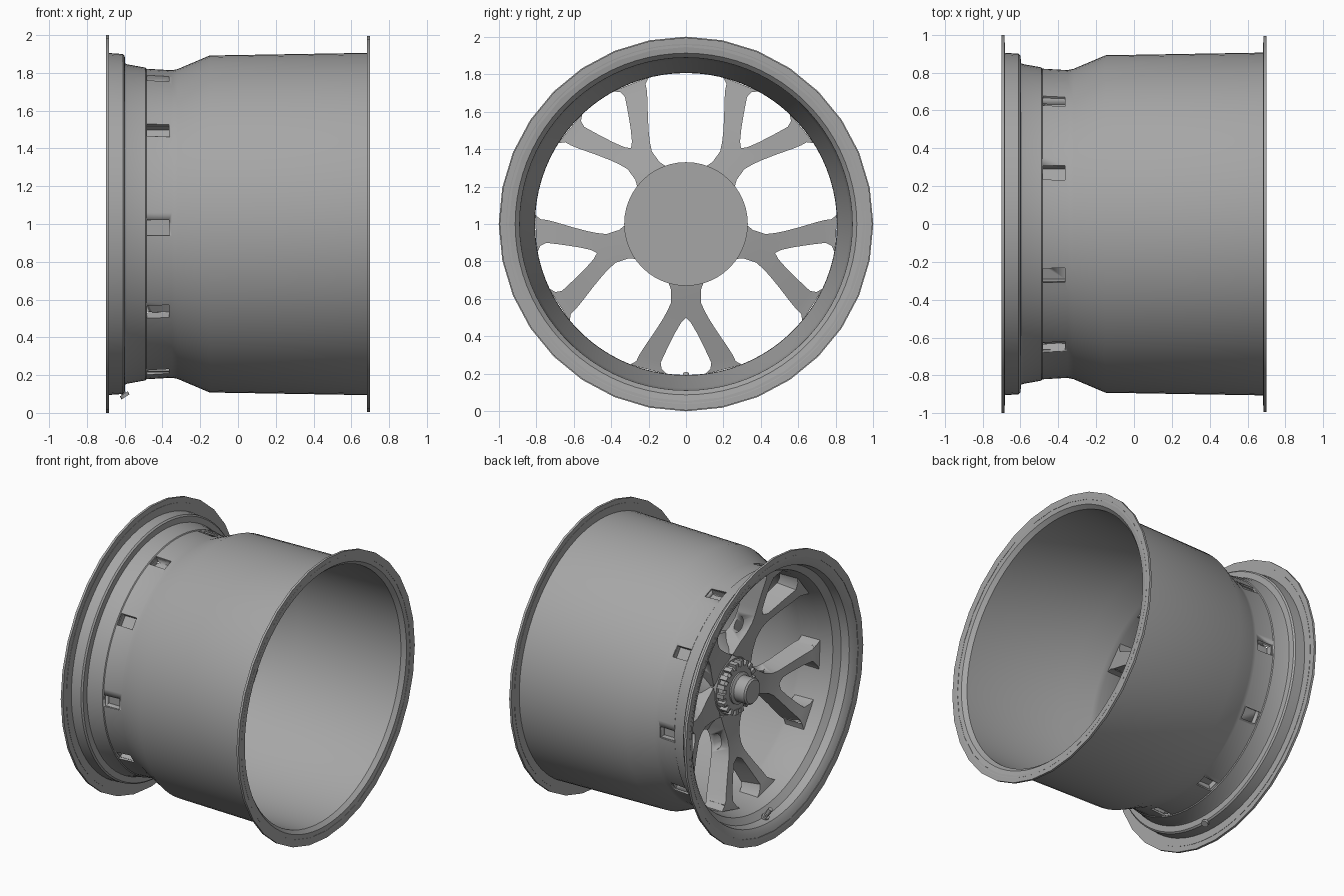
import bpy, bmesh, math
from mathutils import Vector, Matrix

if "Cube" in bpy.data.objects:
    bpy.data.objects.remove(bpy.data.objects["Cube"])

TRUNKS = [math.radians(54 + 72 * i) for i in range(5)]

# Dark grey metal
METAL = bpy.data.materials.new("dark_metal")
METAL.diffuse_color = (0.38, 0.38, 0.38, 1)
METAL.use_nodes = True
METAL.node_tree.nodes["Principled BSDF"].inputs["Base Color"].default_value = METAL.diffuse_color


def place(x, t, r, a):
    """x along the axle, r along the spoke direction a, t sideways from it."""
    c, s = math.cos(a), math.sin(a)
    return Vector((x, r * c - t * s, 1 + r * s + t * c))


def finish(name, bm, angle=30, merge=True):
    if merge:
        bmesh.ops.remove_doubles(bm, verts=bm.verts, dist=1e-5)
    bmesh.ops.recalc_face_normals(bm, faces=bm.faces)
    me = bpy.data.meshes.new(name)
    bm.to_mesh(me)
    bm.free()
    me.materials.append(METAL)
    ob = bpy.data.objects.new(name, me)
    bpy.context.collection.objects.link(ob)
    bpy.ops.object.select_all(action='DESELECT')
    ob.select_set(True)
    bpy.context.view_layer.objects.active = ob
    bpy.ops.object.shade_smooth_by_angle(angle=math.radians(angle))
    return ob


def lathe(name, profile, segs, closed=True):
    """Spin (x, radius) points around the axle."""
    bm = bmesh.new()
    rings = [[bm.verts.new(place(x, 0, r, 2 * math.pi * i / segs)) for i in range(segs)]
             for x, r in profile]
    n = len(rings)
    for k in range(n if closed else n - 1):
        A, B = rings[k], rings[(k + 1) % n]
        for i in range(segs):
            j = (i + 1) % segs
            bm.faces.new((A[i], A[j], B[j], B[i]))
    if not closed:
        bm.faces.new(rings[0])
        bm.faces.new(rings[-1])
    return finish(name, bm)


def add_box(bm, x0, x1, w, r0, r1, a):
    v = [bm.verts.new(place(x, t, r, a))
         for x in (x0, x1) for t in (-w / 2, w / 2) for r in (r0, r1)]
    for f in ((0, 1, 3, 2), (4, 6, 7, 5), (0, 4, 5, 1), (2, 3, 7, 6), (0, 2, 6, 4), (1, 5, 7, 3)):
        bm.faces.new([v[i] for i in f])


def cut(ob, cutter):
    m = ob.modifiers.new("cut", 'BOOLEAN')
    m.operation = 'DIFFERENCE'
    m.solver = 'EXACT'
    m.object = cutter


# Barrel: outer skin left to right, then inner skin back, with a lip at each end
barrel = lathe("barrel", [
    (-0.70, 0.96), (-0.682, 0.96), (-0.682, 0.905), (-0.61, 0.9), (-0.60, 0.89), (-0.597, 0.85),
    (-0.585, 0.845), (-0.49, 0.828), (-0.485, 0.822), (-0.35, 0.814), (-0.32, 0.82),
    (-0.15, 0.892), (0.682, 0.906), (0.682, 0.96), (0.70, 0.96),
    (0.692, 0.912), (0.665, 0.888), (-0.14, 0.876), (-0.31, 0.808), (-0.35, 0.806), (-0.49, 0.808),
    (-0.58, 0.828), (-0.615, 0.872), (-0.67, 0.885), (-0.69, 0.915)], 84)

# Rim flanges, coarser than the barrel
for name, x, r in (("front_flange", -1, 1.0), ("rear_flange", 1, 0.995)):
    lathe(name, [(x * 0.7, r), (x * 0.699, 0.945), (x * 0.684, 0.945), (x * 0.684, r)], 32)

# Spokes: half a Y given as outer edge / inner edge stations (t, r)
OUTER = [(0.125, 0.18), (0.11, 0.27), (0.08, 0.35), (0.08, 0.42), (0.10, 0.465), (0.125, 0.51),
         (0.17, 0.58), (0.225, 0.66), (0.25, 0.70), (0.265, 0.732), (0.30, 0.751)]
INNER = [(0, 0.18), (0, 0.27), (0, 0.35), (0, 0.42), (0, 0.50), (0.025, 0.525), (0.06, 0.585),
         (0.10, 0.665), (0.135, 0.74), (0.13, 0.775), (0.10, 0.803)]


def spoke_x(p):
    s = min(1, max(0, (math.hypot(*p) - 0.28) / 0.52))
    return -0.365 - 0.13 * s ** 1.4, -0.22 - 0.13 * s


bm = bmesh.new()
for a in TRUNKS:
    for side in (1, -1):
        rows = []
        for i, (o, n) in enumerate(zip(OUTER, INNER)):
            k = 0.17 if 0 < i < 9 else 0      # front face narrower than the back
            kn = k if i > 4 else 0
            fo = (o[0] + (n[0] - o[0]) * k, o[1] + (n[1] - o[1]) * k)
            fn = (n[0] + (o[0] - n[0]) * kn, n[1] + (o[1] - n[1]) * kn)
            rows.append([bm.verts.new(place(x, side * p[0], p[1], a)) for x, p in (
                (spoke_x(o)[0], fo), (spoke_x(n)[0], fn),
                (spoke_x(n)[1], n), (spoke_x(o)[1], o))])
        for i, (A, B) in enumerate(zip(rows, rows[1:])):
            for j in range(4):
                if j == 1 and i < 4:
                    continue                  # the halves join on the centre line
                m = (j + 1) % 4
                bm.faces.new((A[j], A[m], B[m], B[j]))
        bm.faces.new(rows[0])
        bm.faces.new(rows[-1])
spokes = finish("spokes", bm, 35)

# Notches through the barrel at the spoke tips
bm = bmesh.new()
for a in TRUNKS:
    for s in (1, -1):
        add_box(bm, -0.482, -0.365, 0.08, 0.765, 0.9, a + s * math.radians(16.6))
notches = finish("notch_cutter", bm)

# Oval slots through the sides of the spoke trunks
bm = bmesh.new()
for a in TRUNKS:
    mat = (Matrix.Translation(place(-0.3, 0, 0.385, a)) @ Matrix.Rotation(a, 4, 'X')
           @ Matrix.Diagonal((1, 2.0, 1, 1)))
    bmesh.ops.create_cone(bm, cap_ends=True, segments=16, radius1=0.028, radius2=0.028,
                          depth=0.4, matrix=mat)
slots = finish("slot_cutter", bm)

cut(barrel, notches)
cut(spokes, notches)
cut(spokes, slots)
for c in (notches, slots):
    c.hide_render = True
    c.display_type = 'WIRE'

# Hub, centre lock and cap
lathe("hub", [(-0.20, 0.33), (-0.24, 0.325), (-0.28, 0.27), (-0.35, 0.21), (-0.37, 0.19)], 48, False)
lathe("lock_ring", [(-0.36, 0.165), (-0.405, 0.165), (-0.42, 0.15), (-0.42, 0.12)], 40, False)
lathe("centre_cap", [(-0.40, 0.11), (-0.43, 0.11), (-0.44, 0.09), (-0.52, 0.09), (-0.53, 0.08)],
      32, False)
bm = bmesh.new()
for i in range(18):
    add_box(bm, -0.425, -0.365, 0.03, 0.145, 0.185, 2 * math.pi * i / 18)
finish("lock_teeth", bm)

# Valve through the bottom of the rim step
bm = bmesh.new()
base, tip = Vector((-0.595, 0, 0.085)), Vector((-0.665, 0, 0.195))
d = tip - base
for f0, f1, r in ((0, 1, 0.013), (0.0, 0.14, 0.025), (0.38, 0.52, 0.026), (0.75, 1.05, 0.017)):
    mat = Matrix.Translation(base + d * (f0 + f1) / 2) @ d.to_track_quat('Z', 'Y').to_matrix().to_4x4()
    bmesh.ops.create_cone(bm, cap_ends=True, segments=12, radius1=r, radius2=r,
                          depth=d.length * (f1 - f0), matrix=mat)
finish("valve", bm, merge=False)
